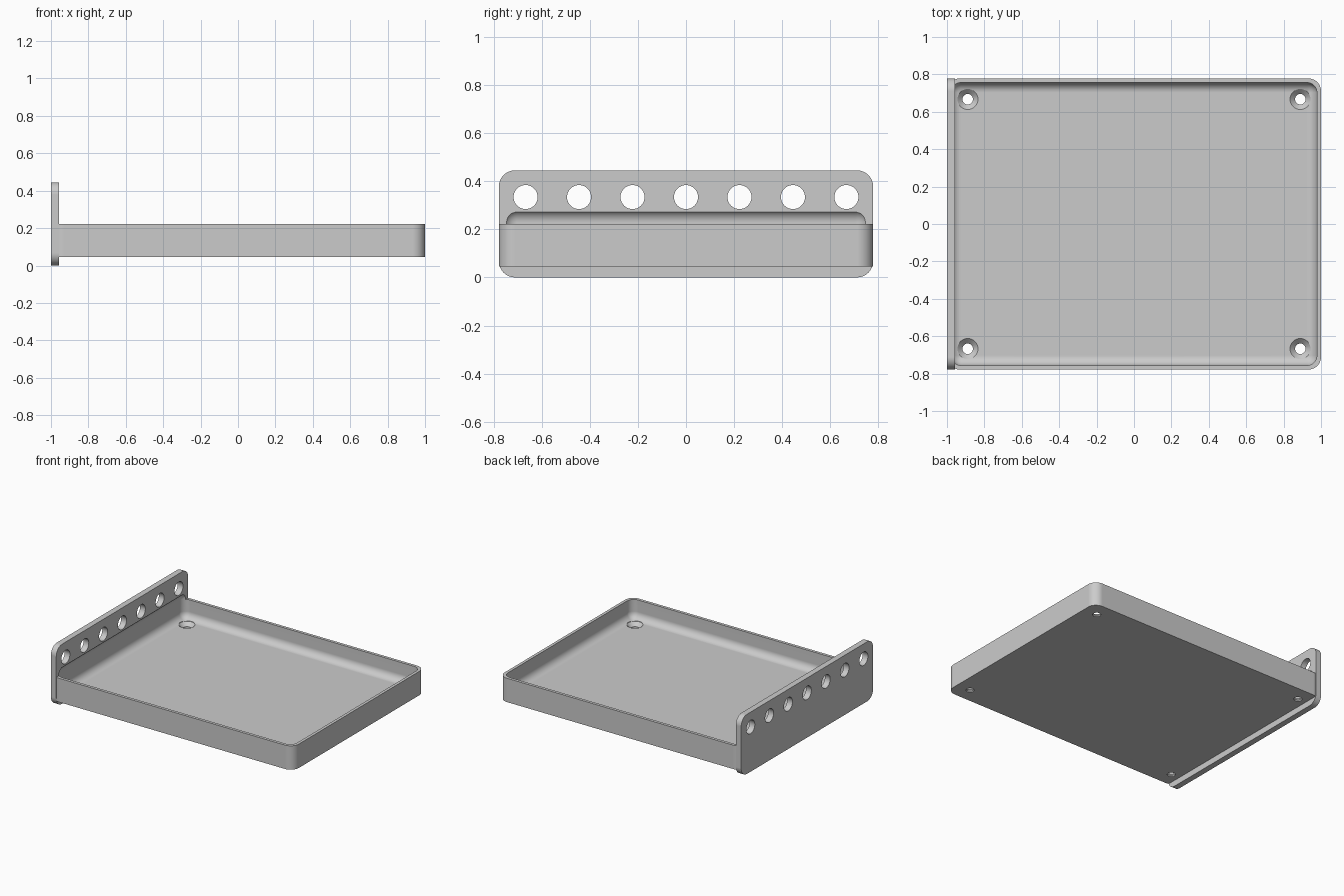
import bpy, bmesh, math
from mathutils import Matrix, Vector

cube = bpy.data.objects.get("Cube")
if cube:
    bpy.data.objects.remove(cube, do_unlink=True)

HALF_Y = 0.778
TRAY_LOW, TRAY_TOP, FLOOR = 0.045, 0.223, 0.082
PANEL_INNER, PANEL_TOP = -0.956, 0.445
CORNER = 0.067

grey = bpy.data.materials.new("light_grey")
grey.use_nodes = True
grey.diffuse_color = (0.6, 0.6, 0.6, 1)
grey.node_tree.nodes["Principled BSDF"].inputs["Base Color"].default_value = (0.6, 0.6, 0.6, 1)


def add_object(name, bm):
    bmesh.ops.recalc_face_normals(bm, faces=bm.faces)
    mesh = bpy.data.meshes.new(name)
    bm.to_mesh(mesh)
    bm.free()
    mesh.materials.append(grey)
    obj = bpy.data.objects.new(name, mesh)
    bpy.context.collection.objects.link(obj)
    return obj


def rounded_box(name, low, high, radius, axis=None, segments=8):
    """Box with edges along one axis rounded, or all edges when axis is None."""
    low, high = Vector(low), Vector(high)
    bm = bmesh.new()
    bmesh.ops.create_cube(bm, size=1)
    bmesh.ops.scale(bm, vec=high - low, verts=bm.verts)
    bmesh.ops.translate(bm, vec=(low + high) / 2, verts=bm.verts)
    edges = [e for e in bm.edges if axis is None
             or abs(e.verts[0].co[axis] - e.verts[1].co[axis]) > 1e-4]
    bmesh.ops.bevel(bm, geom=edges, offset=radius, segments=segments,
                    profile=0.5, affect='EDGES')
    return add_object(name, bm)


def lathe_cutters(name, profile, matrices, steps=40):
    """Turned solids, one per matrix, in a single cutter."""
    bm = bmesh.new()
    for matrix in matrices:
        verts = [bm.verts.new((r, 0, z)) for r, z in profile]
        edges = [bm.edges.new(pair) for pair in zip(verts, verts[1:])]
        before = set(bm.verts) - set(verts)
        bmesh.ops.spin(bm, geom=verts + edges, cent=(0, 0, 0), axis=(0, 0, 1),
                       angle=math.tau, steps=steps)
        new = [v for v in bm.verts if v not in before]
        bmesh.ops.transform(bm, matrix=matrix, verts=new)
    bmesh.ops.remove_doubles(bm, verts=bm.verts, dist=1e-5)
    return add_object(name, bm)


def combine(obj, other, operation):
    """Apply a boolean and discard the second object."""
    mod = obj.modifiers.new(operation.lower(), 'BOOLEAN')
    mod.operation, mod.object, mod.solver = operation, other, 'EXACT'
    bpy.context.view_layer.update()
    graph = bpy.context.evaluated_depsgraph_get()
    mesh = bpy.data.meshes.new_from_object(obj.evaluated_get(graph))
    obj.modifiers.clear()
    obj.data = mesh
    bpy.data.objects.remove(other, do_unlink=True)


# Shallow tray with its upright end panel
tray = rounded_box("tray_with_end_panel", (-0.999, -HALF_Y, TRAY_LOW),
                   (1, HALF_Y, TRAY_TOP), CORNER, axis=2)
panel = rounded_box("end_panel", (-1, -HALF_Y, 0),
                    (PANEL_INNER, HALF_Y, PANEL_TOP), CORNER, axis=0)
combine(tray, panel, 'UNION')

# Filleted cavity, which also bites into the panel
cavity = rounded_box("cavity_cutter", (-0.978, -0.756, FLOOR),
                     (0.978, 0.756, 0.282), 0.053)
combine(tray, cavity, 'DIFFERENCE')

# Row of round holes through the panel
turn = Matrix.Rotation(math.pi / 2, 4, 'Y')
row = [Matrix.Translation((-0.98, i * 0.2223, 0.334)) @ turn for i in range(-3, 4)]
combine(tray, lathe_cutters("panel_hole_cutter",
        [(0, -0.1), (0.05, -0.1), (0.05, 0.1), (0, 0.1)], row), 'DIFFERENCE')

# Countersunk screw holes in the floor corners
corners = [Matrix.Translation((x, y, FLOOR)) for x in (-0.889, 0.889) for y in (-0.667, 0.667)]
combine(tray, lathe_cutters("screw_hole_cutter",
        [(0, -0.1), (0.028, -0.1), (0.028, -0.027), (0.055, 0), (0.055, 0.1), (0, 0.1)],
        corners), 'DIFFERENCE')

# Smooth fillets with crisp flat faces
bpy.ops.object.select_all(action='DESELECT')
tray.select_set(True)
bpy.context.view_layer.objects.active = tray
bpy.ops.object.shade_smooth_by_angle(angle=math.radians(30))
weighted = tray.modifiers.new("weighted_normals", 'WEIGHTED_NORMAL')
weighted.keep_sharp = True
